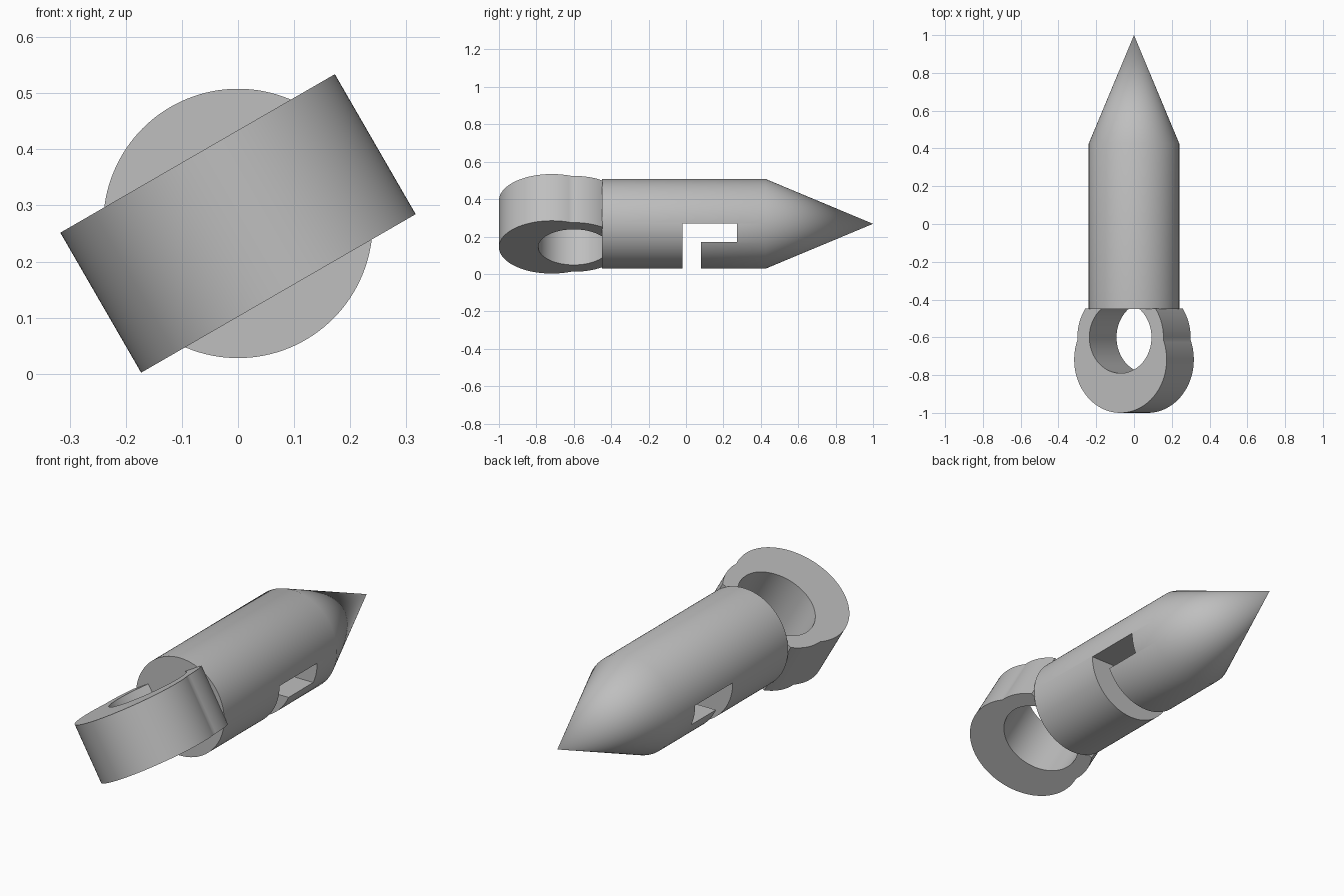
import bpy, bmesh
from math import asin, cos, sin, pi, radians
from mathutils import Matrix

if "Cube" in bpy.data.objects:
    bpy.data.objects.remove(bpy.data.objects["Cube"], do_unlink=True)

AXIS_Z = 0.268
BODY_R = 0.24
FRONT, SHOULDER, TIP = -0.45, 0.425, 1.0

grey = bpy.data.materials.new("plain_grey")
grey.use_nodes = True
colour = (0.52, 0.52, 0.52, 1)
grey.diffuse_color = colour
grey.node_tree.nodes["Principled BSDF"].inputs["Base Color"].default_value = colour


def make_object(name, bm):
    bmesh.ops.recalc_face_normals(bm, faces=bm.faces)
    mesh = bpy.data.meshes.new(name)
    bm.to_mesh(mesh)
    bm.free()
    mesh.materials.append(grey)
    obj = bpy.data.objects.new(name, mesh)
    bpy.context.collection.objects.link(obj)
    return obj


def prism(name, outline, depth, matrix):
    """Extrude a flat outline symmetrically about its plane."""
    bm = bmesh.new()
    face = bm.faces.new([bm.verts.new((x, y, -depth / 2)) for x, y in outline])
    top = bmesh.ops.extrude_face_region(bm, geom=[face])["geom"]
    moved = [v for v in top if isinstance(v, bmesh.types.BMVert)]
    bmesh.ops.translate(bm, verts=moved, vec=(0, 0, depth))
    bm.transform(matrix)
    return make_object(name, bm)


def activate(obj):
    bpy.ops.object.select_all(action="DESELECT")
    obj.select_set(True)
    bpy.context.view_layer.objects.active = obj


def arc(cy, r, start, end, n):
    return [(r * cos(start + (end - start) * i / n),
             cy + r * sin(start + (end - start) * i / n)) for i in range(n + 1)]


# Pointed body: a cylinder with a long cone tip
bm = bmesh.new()
N = 128
rings = [[bm.verts.new((BODY_R * cos(2 * pi * i / N), y, AXIS_Z + BODY_R * sin(2 * pi * i / N)))
          for i in range(N)] for y in (FRONT, SHOULDER)]
tip = bm.verts.new((0, TIP, AXIS_Z))
bm.faces.new(rings[0])
for i in range(N):
    j = (i + 1) % N
    bm.faces.new((rings[0][i], rings[0][j], rings[1][j], rings[1][i]))
    bm.faces.new((rings[1][i], rings[1][j], tip))
body = make_object("pointed_body", bm)

# L-shaped locking slot cut through the body from below
slot = [(-0.02, -0.1), (0.08, -0.1), (0.08, 0.17), (0.272, 0.17), (0.272, 0.27), (-0.02, 0.27)]
to_side = Matrix(((0, 0, 1, 0), (1, 0, 0, 0), (0, 1, 0, 0), (0, 0, 0, 1)))
cutter = prism("slot_cutter", slot, 1, to_side)
cutter.hide_render = True
cut = body.modifiers.new("slot", "BOOLEAN")
cut.operation = "DIFFERENCE"
cut.solver = "EXACT"
cut.object = cutter
activate(body)
bpy.ops.object.modifier_apply(modifier=cut.name)
bpy.data.objects.remove(cutter, do_unlink=True)

# Tilted eye: two overlapping rounds with an offset hole, open where it meets the body
big_y, big_r = -0.7175, 0.2825
small_y, small_r, hole_r = -0.6, 0.263, 0.19
end_y, notch_y = FRONT + 0.003, -0.6137
end_a = asin((end_y - small_y) / small_r)
small_a = asin((notch_y - small_y) / small_r)
big_a = asin((notch_y - big_y) / big_r)
hole_a = asin((end_y - small_y) / hole_r)
outline = (arc(small_y, small_r, end_a, small_a, 12)
           + arc(big_y, big_r, big_a, -pi - big_a, 80)[1:]
           + arc(small_y, small_r, -pi - small_a, -pi - end_a, 12)[1:]
           + arc(small_y, hole_r, pi - hole_a, 2 * pi + hole_a, 80))
tilt = Matrix.Translation((0, 0, AXIS_Z)) @ Matrix.Rotation(radians(-30), 4, "Y")
eye = prism("tilted_eye", outline, 0.288, tilt)

for obj in (body, eye):
    activate(obj)
    bpy.ops.object.shade_smooth_by_angle(angle=radians(30))
